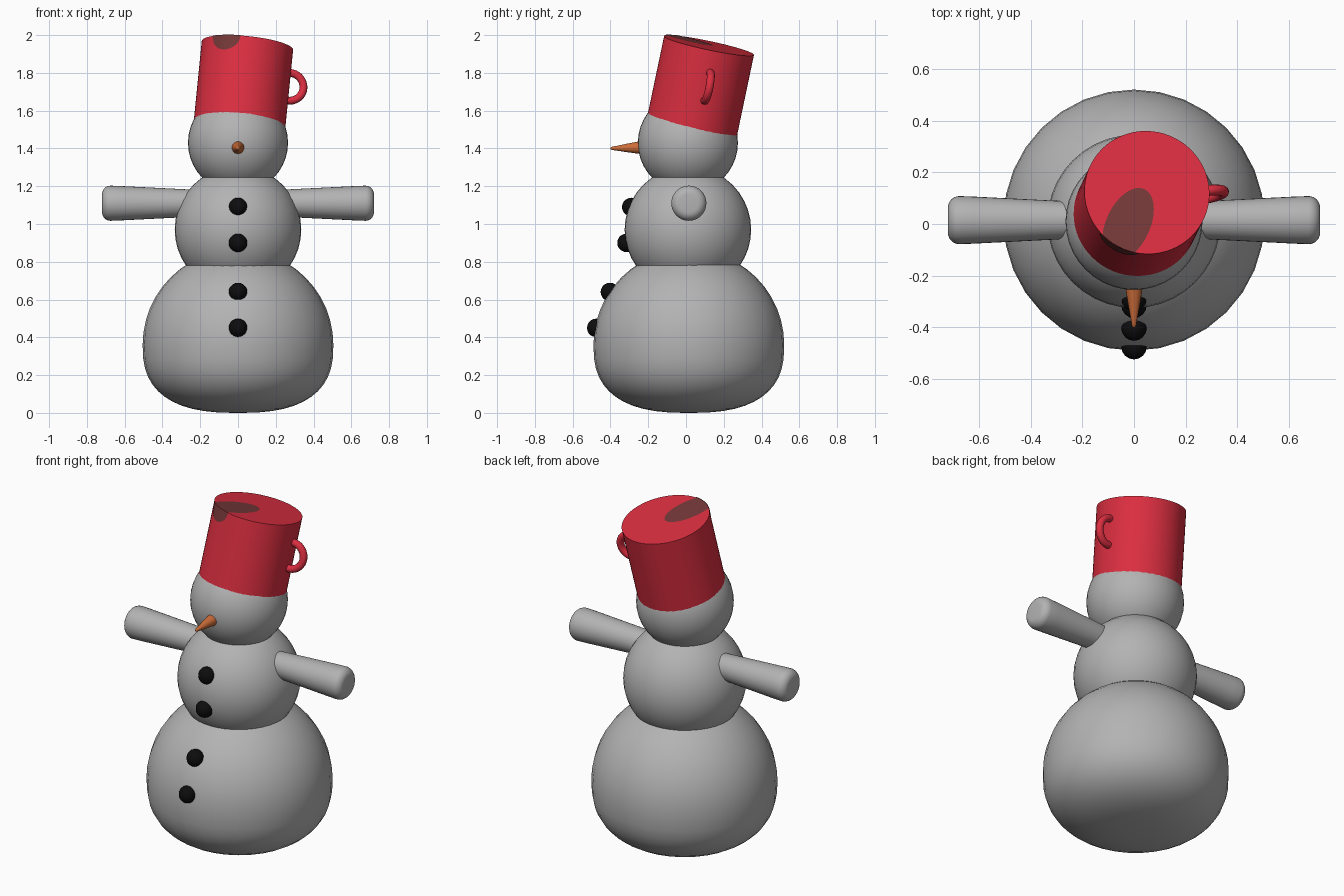
import bpy, bmesh
from math import sin, cos, pi, radians, sqrt
from mathutils import Vector, Matrix

if "Cube" in bpy.data.objects:
    bpy.data.objects.remove(bpy.data.objects["Cube"])


def material(name, rgb):
    m = bpy.data.materials.new(name)
    m.diffuse_color = (*rgb, 1)
    m.use_nodes = True
    m.node_tree.nodes["Principled BSDF"].inputs["Base Color"].default_value = m.diffuse_color
    return m


SNOW = material("snow_grey", (0.45, 0.45, 0.45))
RED = material("bucket_red", (0.72, 0.028, 0.052))
DARK = material("dark_brown_red", (0.18, 0.04, 0.04))
ORANGE = material("carrot_orange", (0.60, 0.15, 0.04))
BLACK = material("coal_black", (0.004, 0.004, 0.004))


def finish(name, bm, mat, matrix=Matrix(), recalc=True):
    if recalc:
        bmesh.ops.remove_doubles(bm, verts=bm.verts, dist=1e-5)
        bmesh.ops.recalc_face_normals(bm, faces=bm.faces)
    me = bpy.data.meshes.new(name)
    bm.to_mesh(me)
    bm.free()
    me.materials.append(mat)
    ob = bpy.data.objects.new(name, me)
    bpy.context.collection.objects.link(ob)
    ob.matrix_world = matrix
    bpy.ops.object.select_all(action='DESELECT')
    ob.select_set(True)
    bpy.context.view_layer.objects.active = ob
    bpy.ops.object.shade_smooth_by_angle(angle=radians(40))
    return ob


def lathe(name, profile, mat, matrix=Matrix(), seg=32):
    """Spin a (radius, height) profile about local z; ends are closed at the axis."""
    bm = bmesh.new()
    rings = [[bm.verts.new((r * cos(2 * pi * i / seg), r * sin(2 * pi * i / seg), h))
              for i in range(seg)] for r, h in profile if r > 0]
    for a, b in zip(rings, rings[1:]):
        for i in range(seg):
            j = (i + 1) % seg
            bm.faces.new((a[i], a[j], b[j], b[i]))
    bm.faces.new(rings[0][::-1])
    bm.faces.new(rings[-1])
    return finish(name, bm, mat, matrix)


def ball(name, centre, radius, mat, seg=40, rings=20):
    bm = bmesh.new()
    bmesh.ops.create_uvsphere(bm, u_segments=seg, v_segments=rings, radius=radius)
    return finish(name, bm, mat, Matrix.Translation(centre))


# Bottom snowball: round above, squashed flat below
R, ZC = 0.505, 0.36
base = []
for k in range(1, 24):
    a = -pi / 2 + pi * k / 24
    if a < 0:
        base.append((R * cos(a) ** 0.77, ZC - ZC * sin(-a) ** 0.77))
    else:
        base.append((R * cos(a), ZC + R * sin(a)))
base.insert(0, (0.02, 0.0))
lathe("bottom_snowball", base, SNOW, Matrix.Translation((0, 0.015, 0)), 32)

# Middle snowball and head
ball("middle_snowball", (0, 0.01, 0.97), 0.335, SNOW)
ball("head", (0, 0.01, 1.43), 0.265, SNOW)

# Arms: tapered with rounded tips, one per side
arm = [(0.07, 0.2), (0.075, 0.3), (0.091, 0.62)]
arm += [(0.048 + 0.045 * cos(radians(t)), 0.675 + 0.045 * sin(radians(t)))
        for t in range(0, 91, 15)]
for side, label in ((-1, "left"), (1, "right")):
    lathe(label + "_arm", arm, SNOW,
          Matrix.Translation((0, 0.015, 1.11)) @ Matrix.Rotation(side * pi / 2, 4, 'Y'))

# Coal buttons down the front
for n, (y, z) in enumerate(((-0.29, 1.09), (-0.315, 0.90), (-0.403, 0.64), (-0.475, 0.45))):
    ball(f"button_{n + 1}", (0, y, z), 0.049, BLACK, 16, 10)

# Carrot nose
nose = [(0.037, 0.2), (0.036, 0.23), (0.031, 0.26), (0.022, 0.315), (0.012, 0.37),
        (0.009, 0.39), (0.006, 0.398), (0.002, 0.401)]
lathe("nose", nose, ORANGE,
      Matrix.Translation((0, 0, 1.412)) @ Matrix.Rotation(pi / 2 + 0.03, 4, 'X'), 20)

# Tilted bucket; its local origin is the centre of the flat end on top
BR = 0.243
axis = Vector((0.1, 0.21, 1)).normalized()
bucket = (Matrix.Translation((0.05, 0.122, 1.945))
          @ Vector((0, 0, 1)).rotation_difference(axis).to_matrix().to_4x4())
lathe("bucket", [(BR, -0.44), (BR, 0)], RED, bucket, 64)

# Bucket handle: a ring half sunk into the side
bpy.ops.mesh.primitive_torus_add(major_radius=0.075, minor_radius=0.021,
                                 major_segments=40, minor_segments=14)
handle = bpy.context.object
handle.name = "bucket_handle"
handle.data.materials.append(RED)
handle.matrix_world = (bucket @ Matrix.Rotation(radians(8), 4, 'Z')
                       @ Matrix.Translation((0.245, 0, -0.193))
                       @ Matrix.Rotation(pi / 2, 4, 'X'))
bpy.ops.object.shade_smooth_by_angle(angle=radians(40))

# Dark worn spot on the bucket end: an ellipse clipped by the rim
bm = bmesh.new()
u, v, c = Vector((0.42, 0.906)), Vector((0.906, -0.42)), Vector((-0.075, -0.128))
ring = []
for i in range(64):
    t = -2 * pi * i / 64
    p = c + u * 0.155 * cos(t) + v * 0.085 * sin(t)
    if p.length > BR:
        p *= BR / p.length
    ring.append(bm.verts.new((p.x, p.y, 0.002)))
face = bm.faces.new(ring)
face.normal_update()
if face.normal.z < 0:
    face.normal_flip()
finish("end_spot", bm, DARK, bucket, recalc=False)

# The spot's half-round continuation down the side wall
bm = bmesh.new()
N = 24
cols = []
for i in range(N + 1):
    t = -0.998 + 1.996 * i / N
    a = radians(241 + 20 * t)
    x, y = (BR + 0.002) * cos(a), (BR + 0.002) * sin(a)
    depth = 0.078 * sqrt(1 - t * t)
    cols.append((bm.verts.new((x, y, -depth)), bm.verts.new((x, y, 0.002))))
for (a, b), (d, e) in zip(cols, cols[1:]):
    bm.faces.new((a, d, e, b))
finish("side_spot", bm, DARK, bucket, recalc=False)
